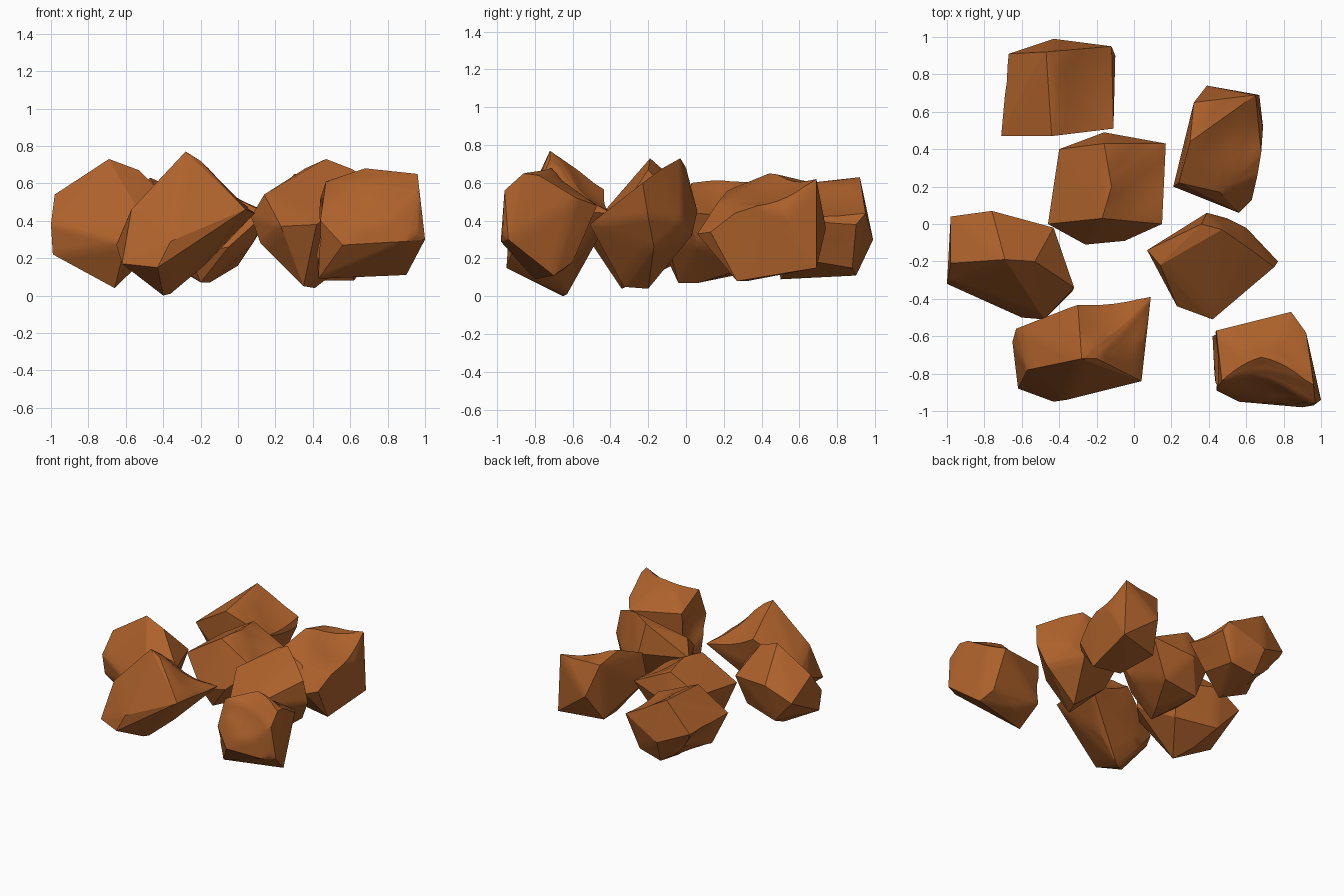
import bpy, bmesh
from math import radians
from mathutils import Vector

brown = bpy.data.materials.new("brown_stone")
brown.diffuse_color = (0.42, 0.12, 0.024, 1)


def rock(name, *corners, dents=()):
    """Angular stone: hull around its main corners, then soft hollows (centre, radius, push)."""
    bm = bmesh.new()
    for c in corners:
        bm.verts.new(c)
    hull = bmesh.ops.convex_hull(bm, input=bm.verts[:], use_existing_faces=False)
    inner = [v for v in hull["geom_interior"] if isinstance(v, bmesh.types.BMVert)]
    if inner:
        bmesh.ops.delete(bm, geom=inner, context='VERTS')
    bmesh.ops.subdivide_edges(bm, edges=bm.edges[:], cuts=5, use_grid_fill=True)
    for centre, radius, push in dents:
        for v in bm.verts:
            fall = 1 - ((v.co - Vector(centre)).length / radius) ** 2
            if fall > 0:
                v.co += Vector(push) * fall
    bmesh.ops.recalc_face_normals(bm, faces=bm.faces[:])
    mesh = bpy.data.meshes.new(name)
    bm.to_mesh(mesh)
    bm.free()
    mesh.materials.append(brown)
    ob = bpy.data.objects.new(name, mesh)
    bpy.context.collection.objects.link(ob)
    bpy.ops.object.select_all(action='DESELECT')
    ob.select_set(True)
    bpy.context.view_layer.objects.active = ob
    bpy.ops.object.shade_smooth_by_angle(angle=radians(30))


# Each stone: crest, then sides, then underside
rock("front_rock",
     (-.28, -.72, .77), (-.30, -.43, .57), (-.20, -.72, .72), (.05, -.60, .48),
     (-.57, -.78, .46), (-.62, -.88, .17), (-.43, -.95, .15), (-.36, -.94, .29),
     (.04, -.84, .46), (.09, -.39, .44), (-.63, -.56, .32), (-.65, -.63, .27),
     (-.40, -.65, 0), (-.36, -.63, .01), (-.17, -.58, .17), (-.53, -.56, .20),
     dents=[((-.11, -.50, .54), .22, (0, -.02, -.04))])

rock("right_front_rock",
     (.68, -.75, .68), (.96, -.86, .65), (.95, -.78, .64), (.47, -.84, .61),
     (.44, -.57, .52), (.84, -.47, .48), (.92, -.58, .52), (.97, -.96, .56),
     (.96, -.97, .33), (.90, -.98, .29), (.56, -.95, .27), (.44, -.89, .40),
     (1.0, -.94, .30), (.90, -.70, .11), (.85, -.60, .18), (.60, -.65, .14),
     (.43, -.80, .09), (.42, -.60, .22),
     dents=[((.43, -.72, .35), .16, (.05, 0, 0)),
            ((.70, -.90, .62), .24, (0, .07, 0))])

rock("left_rock",
     (-.98, -.21, .54), (-.69, -.19, .73), (-.53, -.20, .67), (-.32, -.34, .46),
     (-1, -.32, .38), (-.99, -.30, .22), (-.60, -.50, .28), (-.48, -.51, .36),
     (-.98, .04, .40), (-.76, .07, .50), (-.43, -.02, .46), (-.66, -.34, .04),
     (-.74, -.20, .10), (-.48, -.10, .22), (-.80, 0, .20), (-.33, -.36, .36))

rock("right_rock",
     (.47, -.03, .73), (.36, 0, .68), (.14, -.22, .54), (.60, -.12, .68),
     (.75, -.23, .60), (.42, -.51, .38), (.23, -.44, .37), (.07, -.14, .42),
     (.12, -.20, .28), (.35, -.33, .05), (.41, -.20, .04), (.39, .06, .45),
     (.60, -.02, .40), (.77, -.20, .42), (.50, .03, .32), (.70, -.17, .26))

rock("right_back_rock",
     (.30, .44, .65), (.65, .69, .62), (.32, .65, .60), (.24, .22, .56),
     (.46, .17, .50), (.66, .26, .44), (.68, .38, .48), (.69, .52, .45),
     (.56, .06, .33), (.63, .13, .34), (.62, .27, .08), (.40, .32, .08),
     (.64, .46, .18), (.67, .69, .15), (.39, .74, .36), (.21, .20, .34),
     (.32, .60, .14),
     dents=[((.55, .5, .57), .2, (0, 0, -.04))])

rock("middle_rock",
     (-.16, .43, .59), (-.12, .20, .62), (-.17, .03, .60), (-.40, .40, .45),
     (-.46, 0, .42), (.17, .43, .43), (.12, .22, .46), (.15, 0, .44),
     (-.26, -.11, .22), (-.05, -.09, .26), (-.20, -.04, .07), (-.15, .06, .07),
     (-.16, .49, .36), (0, .36, .16), (-.30, .35, .13), (-.38, .05, .20),
     (.08, .06, .28),
     dents=[((.03, .22, .54), .2, (0, 0, -.03))])

rock("left_back_rock",
     (-.47, .92, .63), (-.40, .70, .60), (-.44, .47, .58), (-.67, .91, .40),
     (-.71, .47, .42), (-.12, .95, .44), (-.11, .51, .45), (-.10, .90, .38),
     (-.43, .99, .30), (-.40, .90, .11), (-.40, .50, .09), (-.62, .55, .18),
     (-.20, .58, .20), (-.20, .88, .15), (-.60, .85, .23),
     dents=[((-.22, .72, .51), .24, (0, 0, -.03)),
            ((-.62, .74, .25), .18, (.04, 0, .02))])
